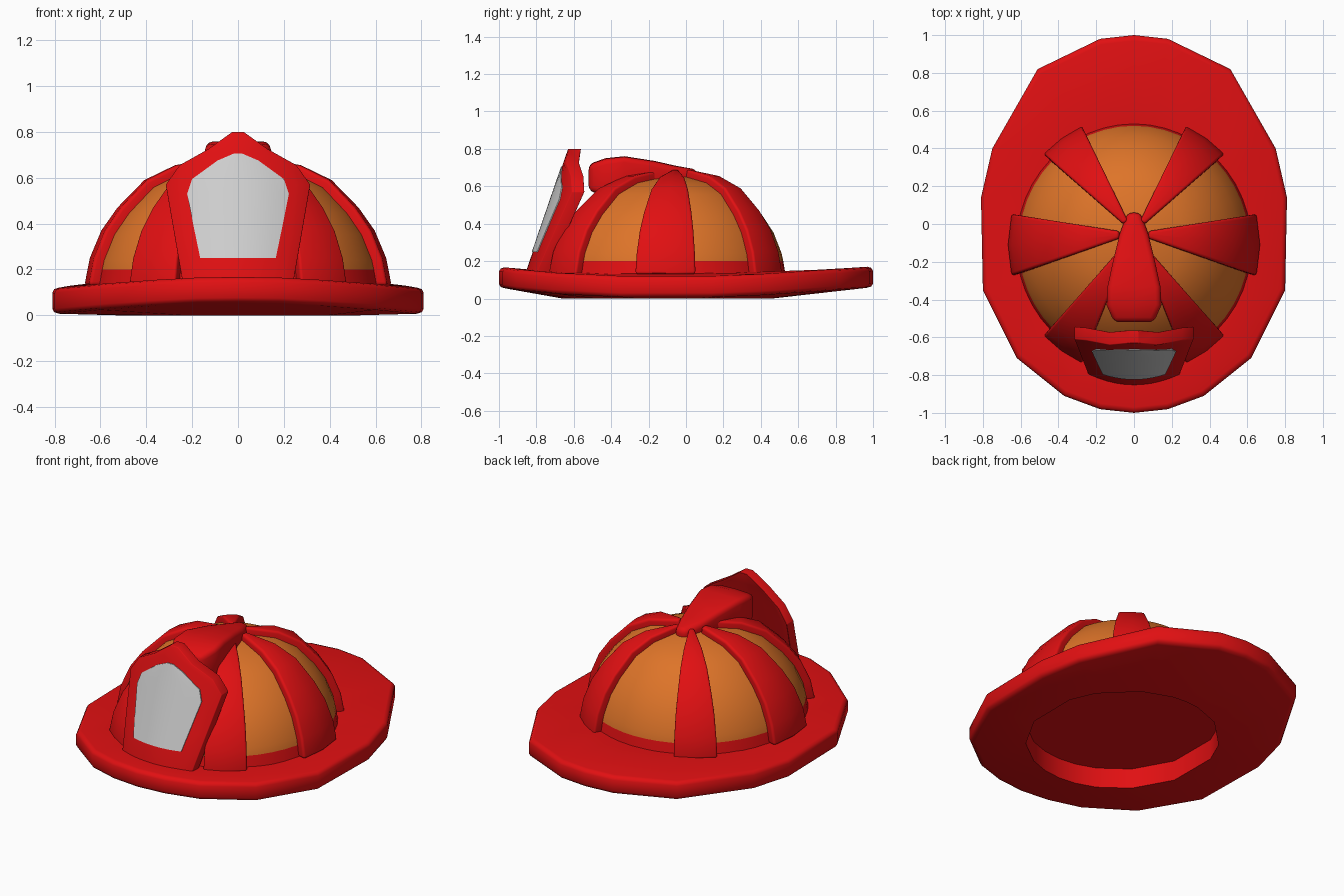
import bpy, bmesh, math
from math import radians, cos, sin, atan2

if "Cube" in bpy.data.objects:
    bpy.data.objects.remove(bpy.data.objects["Cube"])


def material(name, rgb):
    m = bpy.data.materials.new(name)
    m.diffuse_color = (*rgb, 1)
    m.use_nodes = True
    m.node_tree.nodes["Principled BSDF"].inputs["Base Color"].default_value = m.diffuse_color
    return m


RED = material("helmet red", (0.75, 0.005, 0.006))
ORANGE = material("panel orange", (0.73, 0.175, 0.022))
GRAY = material("shield gray", (0.62, 0.62, 0.62))


def finish(name, bm, mats, bevel=0, angle=35):
    bmesh.ops.recalc_face_normals(bm, faces=bm.faces)
    if bevel:
        sharp = [e for e in bm.edges if e.is_manifold and e.calc_face_angle() > radians(40)]
        bmesh.ops.bevel(bm, geom=sharp, offset=bevel, segments=3, profile=0.5,
                        affect='EDGES', clamp_overlap=True)
    me = bpy.data.meshes.new(name)
    bm.to_mesh(me)
    bm.free()
    ob = bpy.data.objects.new(name, me)
    bpy.context.collection.objects.link(ob)
    for m in mats:
        me.materials.append(m)
    bpy.ops.object.select_all(action='DESELECT')
    ob.select_set(True)
    bpy.context.view_layer.objects.active = ob
    bpy.ops.object.shade_smooth_by_angle(angle=radians(angle))
    return ob


def slab(name, front, back, mat, bevel=0):
    """Closed solid between two point grids of equal size."""
    bm = bmesh.new()
    f = [[bm.verts.new(p) for p in row] for row in front]
    b = [[bm.verts.new(p) for p in row] for row in back]
    n, m = len(f), len(f[0])
    for g in (f, b):
        for i in range(n - 1):
            for j in range(m - 1):
                bm.faces.new((g[i][j], g[i][j + 1], g[i + 1][j + 1], g[i + 1][j]))
    for i in range(n - 1):
        for j in (0, m - 1):
            bm.faces.new((f[i][j], f[i + 1][j], b[i + 1][j], b[i][j]))
    for j in range(m - 1):
        for i in (0, n - 1):
            bm.faces.new((f[i][j], f[i][j + 1], b[i][j + 1], b[i][j]))
    return finish(name, bm, [mat], bevel)


def loft(loops, cap_first=False, cap_last=False):
    """Skin closed loops of equal length."""
    bm = bmesh.new()
    vs = [[bm.verts.new(p) for p in lp] for lp in loops]
    n = len(vs[0])
    for a, b in zip(vs, vs[1:]):
        for i in range(n):
            bm.faces.new((a[i], a[(i + 1) % n], b[(i + 1) % n], b[i]))
    if cap_first:
        bm.faces.new(vs[0])
    if cap_last:
        bm.faces.new(vs[-1])
    return bm


# brim: angular oval outline with a raised front and tail, and a head opening
half = [(0, 1, .17), (.18, .98, .168), (.51, .82, .157), (.75, .40, .13), (.81, .14, .12),
        (.80, -.35, .12), (.62, -.71, .137), (.37, -.91, .155), (.18, -.98, .165), (0, -1, .167)]
rim = half + [(-x, y, z) for x, y, z in half[-2:0:-1]]


def rim_loop(scale, dz):
    return [(x * scale, y * scale, z + dz) for x, y, z in rim]


def oval(a, b, z):
    out = []
    for x, y, _ in rim:
        t = atan2((y + .1) / b, x / a)
        out.append((a * cos(t), -.1 + b * sin(t), z))
    return out


bm = loft([oval(.54, .56, .125), oval(.54, .56, 0), rim_loop(.965, -.113), rim_loop(.99, -.106),
           rim_loop(1, -.09), rim_loop(1, -.022), rim_loop(.99, -.006), rim_loop(.97, 0),
           oval(.58, .58, .137)], cap_first=True)
finish("brim", bm, [RED], angle=45)

# dome: meridian profile as (radius fraction, height)
PROFILE = [(1, .13), (.965, .25), (.89, .37), (.785, .47), (.61, .59), (.41, .655), (.12, .69)]


def dome_point(deg, r, z, s):
    t = radians(deg)
    return (.67 * s * r * cos(t), -.11 + .06 * (1 - r) + .69 * s * r * sin(t),
            .13 + (z - .13) * s)


core_rows = [PROFILE[0], (.98, .205)] + PROFILE[1:] + [(.02, .692)]
bm = loft([[dome_point(k * 7.5, r, z, .93) for k in range(48)] for r, z in core_rows],
          cap_last=True)
for f in bm.faces:  # orange panels above a red base band
    f.material_index = 1 if f.calc_center_median().z > .2 else 0
finish("dome_panels", bm, [RED, ORANGE])

# six tapering ribs
for i, (c, h) in enumerate([(0, 13.8), (55, 10.7), (125, 10.7), (180, 13.8), (235, 10.7), (305, 10.7)]):
    grids = [[[dome_point(c + d, r, z, s) for d in (-h, 0, h)] for r, z in PROFILE]
             for s in (1, .86)]
    slab("rib_%d" % (i + 1), grids[0], grids[1], RED, .016)

# crest running forward from the crown: y, half width, top, bottom
crest = [(-.52, .105, .715, .575), (-.43, .145, .746, .55), (-.33, .14, .757, .57),
         (-.17, .105, .732, .6), (-.05, .075, .705, .61), (.06, .035, .685, .6)]
slab("crest", [[(-w, y, t), (0, y, t + .004), (w, y, t)] for y, w, t, b in crest],
     [[(-w, y, b), (0, y, b), (w, y, b)] for y, w, t, b in crest], RED, .028)


# front shield: curved, leaning back; levels are (height, half width)
def sheet(levels, offset):
    rows = []
    for z, w in levels:
        xs = [w * k / 5 for k in range(-5, 6)]
        rows.append([(x, -.85 + .343 * (z - .16) + x * x + offset, z) for x in xs])
    return rows


frame = [(.80, .025), (.725, .13), (.655, .255), (.57, .315), (.35, .277), (.125, .238)]
slab("shield_frame", sheet(frame, 0), sheet(frame, .068), RED, .014)
plate = [(.705, .02), (.675, .09), (.595, .2), (.53, .222), (.39, .194), (.25, .165)]
slab("shield_plate", sheet(plate, -.005), sheet(plate, .004), GRAY)
